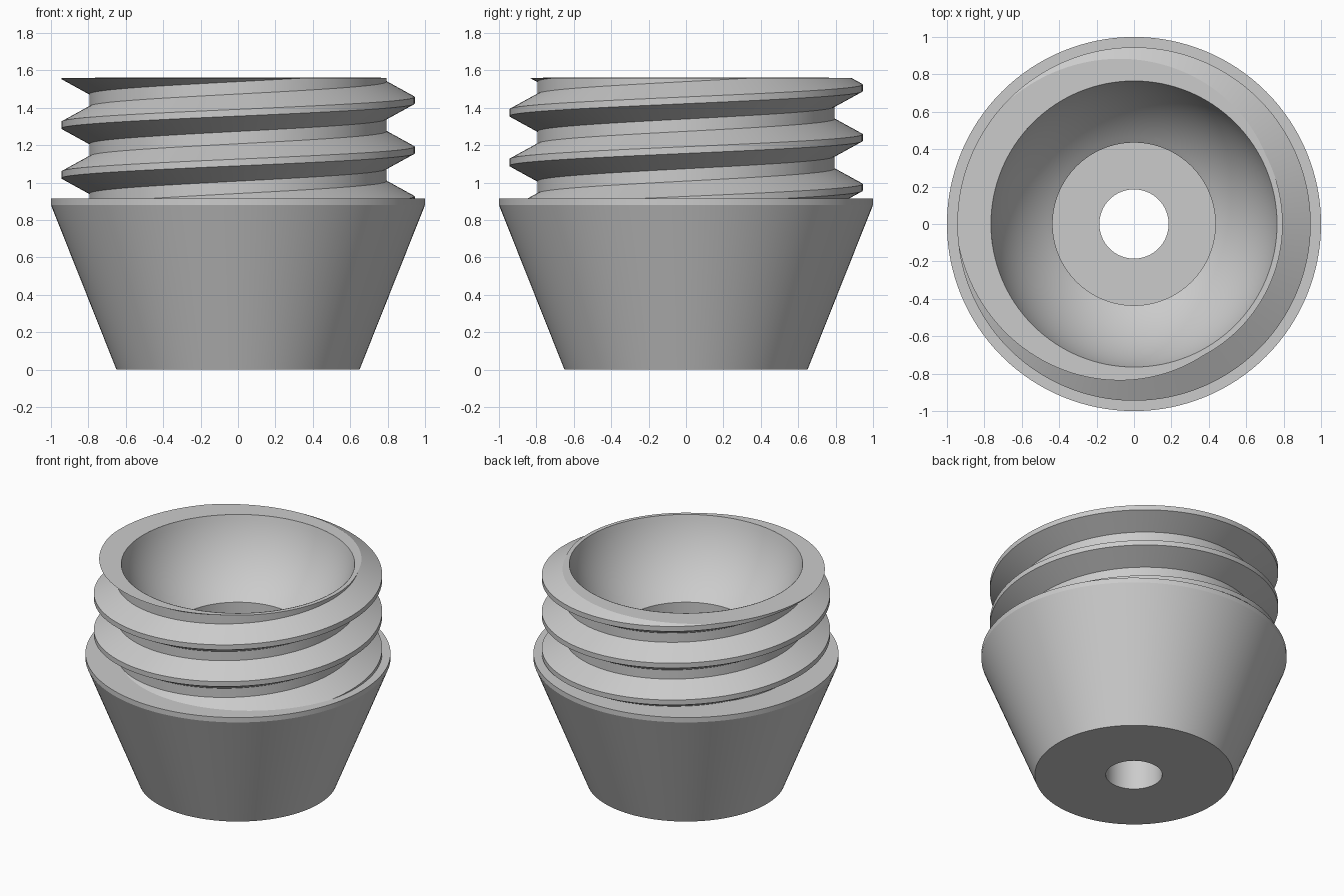
import bpy, bmesh, math

cube = bpy.data.objects.get("Cube")
if cube:
    bpy.data.objects.remove(cube)

grey = bpy.data.materials.new("light grey")
grey.use_nodes = True
colour = (0.6, 0.6, 0.6, 1)
grey.diffuse_color = colour
grey.node_tree.nodes["Principled BSDF"].inputs["Base Color"].default_value = colour

SEGS = 128
TOP, FLANGE = 1.56, 0.915
RIM_R, BORE_R, HOLE_R = 0.765, 0.435, 0.185


def finish(bm, name):
    """Turn a bmesh into a smooth-shaded object with sharp edges kept."""
    bmesh.ops.remove_doubles(bm, verts=bm.verts, dist=1e-5)
    mesh = bpy.data.meshes.new(name)
    bm.to_mesh(mesh)
    bm.free()
    mesh.materials.append(grey)
    obj = bpy.data.objects.new(name, mesh)
    bpy.context.collection.objects.link(obj)
    bpy.ops.object.select_all(action="DESELECT")
    obj.select_set(True)
    bpy.context.view_layer.objects.active = obj
    bpy.ops.object.shade_smooth_by_angle(angle=math.radians(20))
    return obj


def ring_grid(bm, columns):
    """Skin neighbouring columns of points, profile running upwards outside."""
    cols = [[bm.verts.new(p) for p in c] for c in columns]
    for a, b in zip(cols, cols[1:]):
        for j in range(len(a) - 1):
            bm.faces.new((a[j], b[j], b[j + 1], a[j + 1]))


def polar(r, t, z):
    return (r * math.cos(t), r * math.sin(t), z)


angles = [math.tau * i / SEGS for i in range(SEGS + 1)]

# Tapered body: hole, base, cone, flange, then bowl and counterbore inside
bowl_z, bowl_r = 1.733, 0.784
start = math.asin(RIM_R / bowl_r)
end = math.asin(BORE_R / bowl_r)
bowl = []
for i in range(17):
    a = start + (end - start) * i / 16
    bowl.append((bowl_r * math.sin(a), bowl_z - bowl_r * math.cos(a)))
floor = 0.5
outside = [(HOLE_R, floor), (HOLE_R, 0), (0.65, 0), (1, 0.88), (1, FLANGE), (0.78, FLANGE)]
inside = bowl + [(BORE_R, floor), (HOLE_R, floor)]
for name, profile in (("tapered_body", outside), ("socket_bowl", inside)):
    bm = bmesh.new()
    ring_grid(bm, [[polar(r, t, z) for r, z in profile] for t in angles])
    finish(bm, name)

# Screw thread: helical profile, trimmed flat at the flange and the rim
pitch, crest_z = 0.266, 1.44
root, crest = 0.795, 0.945
tooth = [(crest, -0.018), (crest, 0.018), (root, 0.1), (root, pitch - 0.1)]
columns = []
for t in angles:
    rise = crest_z + pitch * t / math.tau
    columns.append([polar(r, t, rise + k * pitch + dz)
                    for k in range(-4, 3) for r, dz in tooth])
bm = bmesh.new()
ring_grid(bm, columns)
bmesh.ops.remove_doubles(bm, verts=bm.verts, dist=1e-5)


def trim(z, above):
    geom = bm.verts[:] + bm.edges[:] + bm.faces[:]
    return bmesh.ops.bisect_plane(bm, geom=geom, plane_co=(0, 0, z), plane_no=(0, 0, 1),
                                  clear_outer=above, clear_inner=not above)


trim(FLANGE - 0.005, False)
cut = trim(TOP, True)["geom_cut"]

# Flat rim: run the cut edge inwards to the mouth of the bowl
edges = [e for e in cut if isinstance(e, bmesh.types.BMEdge)]
rim = bmesh.ops.extrude_edge_only(bm, edges=edges)["geom"]
for v in rim:
    if isinstance(v, bmesh.types.BMVert):
        v.co.xy = v.co.xy.normalized() * RIM_R
bmesh.ops.recalc_face_normals(bm, faces=bm.faces)
if max(bm.faces, key=lambda f: f.calc_center_median().z).normal.z < 0:
    bmesh.ops.reverse_faces(bm, faces=bm.faces)
finish(bm, "screw_thread")
